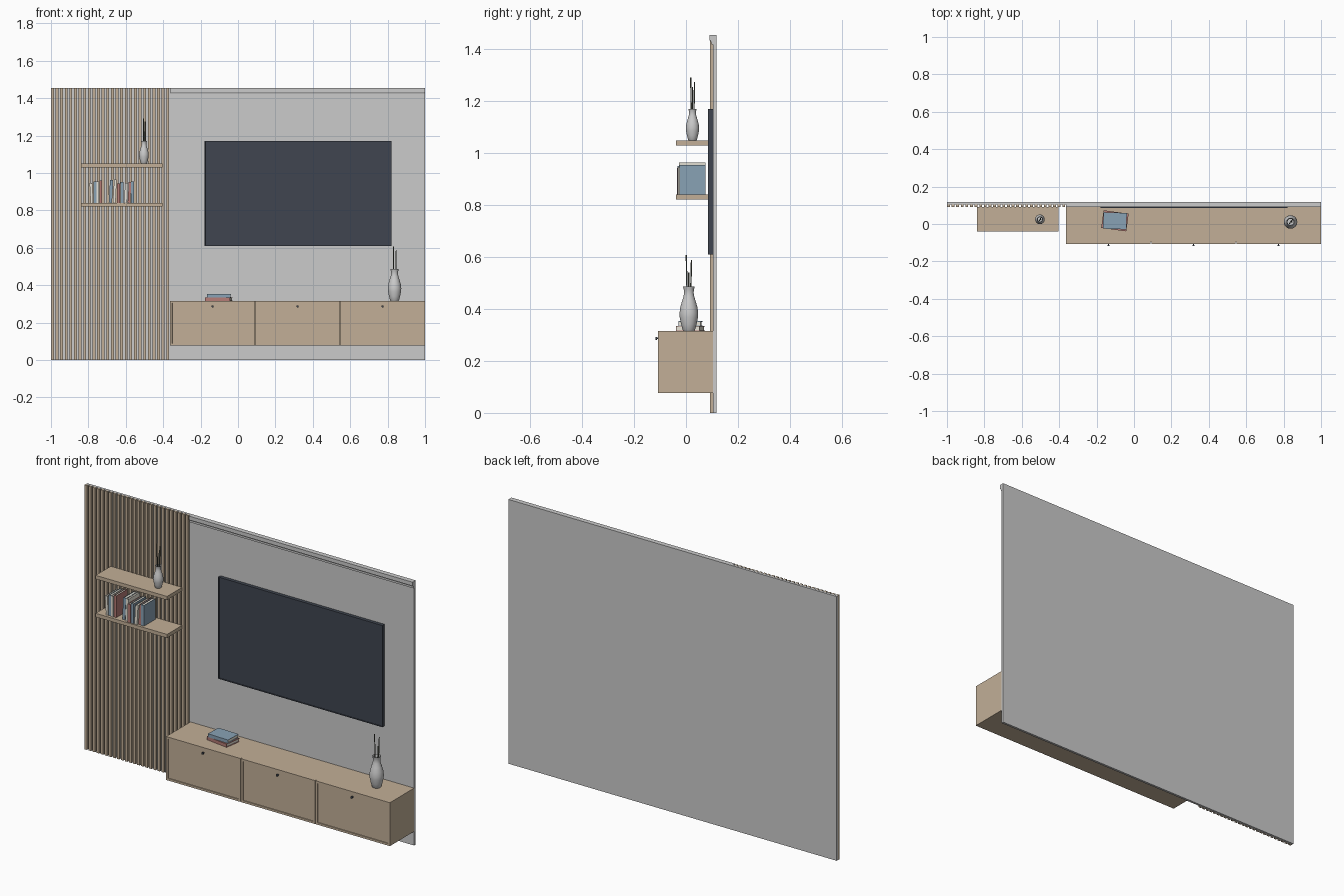
import bpy, bmesh, math, random
from mathutils import Matrix, Vector

if "Cube" in bpy.data.objects:
    bpy.data.objects.remove(bpy.data.objects["Cube"])

random.seed(4)


def mat(name, r, g, b):
    m = bpy.data.materials.new(name)
    m.diffuse_color = (r, g, b, 1)
    m.use_nodes = True
    m.node_tree.nodes["Principled BSDF"].inputs["Base Color"].default_value = m.diffuse_color
    return m


WOOD = mat("wood", 0.54, 0.43, 0.31)
DARK = mat("screen_dark", 0.05, 0.06, 0.08)
BLUE = mat("book_blue", 0.25, 0.36, 0.46)
RED = mat("book_red", 0.46, 0.2, 0.18)
CREAM = mat("paper", 0.8, 0.77, 0.68)
TWIG = mat("twig", 0.12, 0.13, 0.1)


def obj(name, bm, m=None, smooth=False):
    me = bpy.data.meshes.new(name)
    bmesh.ops.recalc_face_normals(bm, faces=bm.faces)
    bm.to_mesh(me)
    bm.free()
    o = bpy.data.objects.new(name, me)
    bpy.context.collection.objects.link(o)
    if m:
        me.materials.append(m)
    if smooth:
        bpy.ops.object.select_all(action='DESELECT')
        o.select_set(True)
        bpy.context.view_layer.objects.active = o
        bpy.ops.object.shade_smooth_by_angle(angle=math.radians(40))
    return o


def add_box(bm, x0, x1, y0, y1, z0, z1):
    c = Matrix.Translation(((x0 + x1) / 2, (y0 + y1) / 2, (z0 + z1) / 2))
    s = Matrix.Diagonal((x1 - x0, y1 - y0, z1 - z0, 1))
    bmesh.ops.create_cube(bm, size=1, matrix=c @ s)


def box(name, *dims, m=None):
    bm = bmesh.new()
    add_box(bm, *dims)
    return obj(name, bm, m)


def framed(name, dims, rim, depth, m):
    """Box whose front (-y) face is inset and recessed."""
    bm = bmesh.new()
    add_box(bm, *dims)
    bm.normal_update()
    front = [f for f in bm.faces if f.normal.y < -0.9]
    bmesh.ops.inset_region(bm, faces=front, thickness=rim)
    bmesh.ops.inset_region(bm, faces=front, thickness=0.001, depth=-depth)
    return obj(name, bm, m)


# wall panel
box("wall_panel", -1, 1, 0.104, 0.117, 0, 1.455)

# vertical slats on the left
N, X0, X1 = 26, -1.0, -0.368
step = (X1 - X0 - 0.015) / (N - 1)
bm = bmesh.new()
for i in range(N):
    x = X0 + i * step
    add_box(bm, x, x + 0.015, 0.092, 0.104, 0, 1.455)
obj("wall_slats", bm, WOOD)

# stepped crown moulding
bm = bmesh.new()
profile = [(0.104, 1.418), (0.098, 1.418), (0.098, 1.426), (0.094, 1.434),
           (0.090, 1.434), (0.090, 1.455), (0.104, 1.455)]
f = bm.faces.new([bm.verts.new((-0.363, y, z)) for y, z in profile])
r = bmesh.ops.extrude_face_region(bm, geom=[f])
bmesh.ops.translate(bm, vec=(1.363, 0, 0),
                    verts=[v for v in r["geom"] if isinstance(v, bmesh.types.BMVert)])
bm.faces.ensure_lookup_table()
if not f.is_valid:
    bmesh.ops.holes_fill(bm, edges=bm.edges)
obj("crown_moulding", bm)

# television
framed("television", (-0.18, 0.82, 0.085, 0.104, 0.61, 1.17), 0.006, 0.002, DARK)

# floating cabinet with three framed doors and knobs
box("cabinet_body", -0.363, 1, -0.096, 0.104, 0.077, 0.316, m=WOOD)
w = 1.363 / 3
for i in range(3):
    a = -0.363 + i * w
    framed(f"cabinet_door_{i+1}",
           (a + 0.002 * (i > 0), a + w - 0.002 * (i < 2), -0.107, -0.096, 0.077, 0.316),
           0.016, 0.004, WOOD)
    bm = bmesh.new()
    for rad, y0, y1 in ((0.003, -0.112, -0.1), (0.006, -0.117, -0.111)):
        bmesh.ops.create_cone(
            bm, cap_ends=True, segments=20, radius1=rad, radius2=rad, depth=y1 - y0,
            matrix=Matrix.Translation((a + w / 2, (y0 + y1) / 2, 0.287))
            @ Matrix.Rotation(math.pi / 2, 4, 'X'))
    obj(f"door_knob_{i+1}", bm, DARK, True)

# wall shelves
for name, z in (("upper_shelf", 1.03), ("lower_shelf", 0.821)):
    box(name, -0.84, -0.405, -0.039, 0.092, z, z + 0.02, m=WOOD)


def book(name, t, d, h, m, matrix):
    """Upright book, spine at -y, origin at the bottom centre."""
    c = 0.002
    bm = bmesh.new()
    add_box(bm, -t / 2, -t / 2 + c, -d / 2, d / 2, 0, h)
    add_box(bm, t / 2 - c, t / 2, -d / 2, d / 2, 0, h)
    add_box(bm, -t / 2 + c, t / 2 - c, -d / 2, -d / 2 + c, 0, h)
    obj(name + "_cover", bm, m).matrix_world = matrix
    p = box(name + "_pages", -t / 2 + c, t / 2 - c, -d / 2 + c, d / 2 - 0.003,
            0.003, h - 0.003, m=CREAM)
    p.matrix_world = matrix


# standing books: x, thickness, height, lean in degrees, colour
standing = [(-0.781, 0.014, 0.105, -3, CREAM), (-0.765, 0.015, 0.113, 0, BLUE),
            (-0.749, 0.014, 0.115, 0, CREAM), (-0.733, 0.014, 0.12, 0, RED),
            (-0.682, 0.017, 0.122, 3, BLUE), (-0.662, 0.014, 0.124, 3, CREAM),
            (-0.640, 0.016, 0.102, 0, RED), (-0.621, 0.016, 0.11, 0, BLUE),
            (-0.601, 0.016, 0.106, 3, CREAM), (-0.583, 0.014, 0.112, 3, RED),
            (-0.564, 0.018, 0.114, 0, BLUE)]
for i, (x, t, h, lean, m) in enumerate(standing):
    d = 0.1 if i == len(standing) - 1 else random.uniform(0.095, 0.11)
    book(f"shelf_book_{i+1}", t, d, h, m,
         Matrix.Translation((x, 0.077 - d / 2 - 0.002, 0.841))
         @ Matrix.Rotation(math.radians(lean), 4, 'Y'))

# two lying books on the cabinet
for name, t, d, h, z, ang, m in (("lying_book_lower", 0.018, 0.095, 0.135, 0.325, -8, RED),
                                 ("lying_book_upper", 0.019, 0.088, 0.125, 0.3435, -2, BLUE)):
    book(name, t, d, h, m,
         Matrix.Translation((-0.102, 0.017, z)) @ Matrix.Rotation(math.radians(ang), 4, 'Z')
         @ Matrix.Rotation(math.pi / 2, 4, 'Y') @ Matrix.Translation((0, 0, -h / 2)))


def vase(name, x, y, z, h, twigs):
    # lathe profile as fractions of the height, outside then inside
    prof = [(0, 0), (0.125, 0), (0.14, 0.02), (0.175, 0.15), (0.207, 0.3), (0.212, 0.4),
            (0.195, 0.53), (0.155, 0.67), (0.118, 0.79), (0.108, 0.87), (0.116, 0.94),
            (0.132, 1), (0.115, 1), (0.095, 0.9), (0.105, 0.78), (0.17, 0.5), (0.12, 0.05), (0, 0.05)]
    bm = bmesh.new()
    vs = [bm.verts.new((r * h, 0, q * h)) for r, q in prof]
    es = [bm.edges.new(p) for p in zip(vs, vs[1:])]
    bmesh.ops.spin(bm, geom=vs + es, cent=(0, 0, 0), axis=(0, 0, 1),
                   angle=2 * math.pi, steps=32)
    bmesh.ops.remove_doubles(bm, verts=bm.verts, dist=1e-5)
    obj(name, bm, None, True).location = (x, y, z)
    # twigs standing in the vase
    bm = bmesh.new()
    for dx, dy, top in twigs:
        a, b = Vector((dx * 0.4, dy * 0.4, 0.06 * h)), Vector((dx, dy, top - z))
        rot = (b - a).to_track_quat('Z', 'Y').to_matrix().to_4x4()
        bmesh.ops.create_cone(bm, cap_ends=True, segments=8, radius1=0.0028, radius2=0.0025,
                              depth=(b - a).length,
                              matrix=Matrix.Translation((a + b) / 2) @ rot)
    obj(name + "_twigs", bm, TWIG, True).location = (x, y, z)


vase("large_vase", 0.837, 0.011, 0.316, 0.17,
     [(-0.006, -0.01, 0.608), (0.009, 0.01, 0.588), (0.008, 0.0, 0.54)])
vase("small_vase", -0.503, 0.025, 1.05, 0.121,
     [(-0.003, -0.007, 1.292), (0.005, 0.008, 1.275), (0.006, 0.0, 1.255)])
